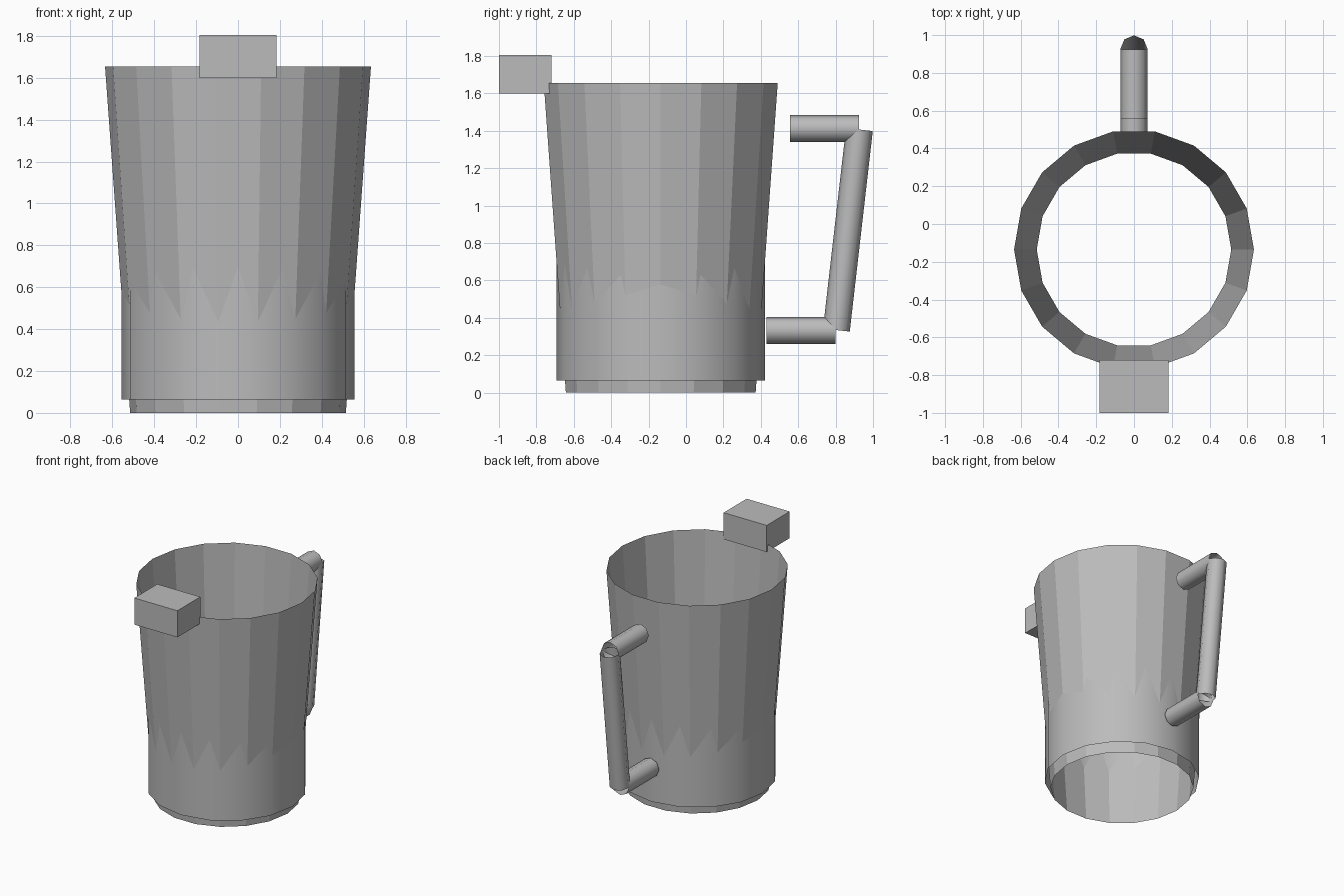
import bpy, bmesh, math
from mathutils import Vector

cube = bpy.data.objects.get("Cube")
if cube:
    bpy.data.objects.remove(cube, do_unlink=True)

grey = bpy.data.materials.new("plain grey")
grey.use_nodes = True
colour = (0.5, 0.5, 0.5, 1)
grey.diffuse_color = colour
grey.node_tree.nodes["Principled BSDF"].inputs["Base Color"].default_value = colour


def finish(name, bm, smooth):
    mesh = bpy.data.meshes.new(name)
    for face in bm.faces:
        face.smooth = smooth
    bm.to_mesh(mesh)
    bm.free()
    mesh.materials.append(grey)
    obj = bpy.data.objects.new(name, mesh)
    bpy.context.collection.objects.link(obj)
    return obj


def open_tube(name, start, end, r_start, r_end, sides, smooth):
    """Open-ended tube or tapered shell between two points."""
    start, end = Vector(start), Vector(end)
    axis = end - start
    w = axis.normalized()
    u = Vector((1, 0, 0))
    v = w.cross(u)
    bm = bmesh.new()
    rings = []
    for centre, r in ((start, r_start), (end, r_end)):
        angles = [math.tau * i / sides for i in range(sides)]
        rings.append([bm.verts.new(centre + r * (math.cos(a) * u + math.sin(a) * v))
                      for a in angles])
    low, high = rings
    for i in range(sides):
        j = (i + 1) % sides
        bm.faces.new((low[i], low[j], high[j], high[i]))
    return finish(name, bm, smooth)


CY = -0.135  # cup centre line

# Faceted tapered cup and the smooth straight band around its base
open_tube("cup_body", (0, CY, 0), (0, CY, 1.655), 0.515, 0.635, 18, False)
open_tube("base_band", (0, CY, 0.065), (0, CY, 0.74), 0.557, 0.557, 16, True)

# Handle made of three separate tubes
R = 0.072
open_tube("handle_top", (0, 0.555, 1.412), (0, 0.925, 1.412), R, R, 8, True)
open_tube("handle_bottom", (0, 0.43, 0.333), (0, 0.80, 0.333), R, R, 8, True)
open_tube("handle_grip", (0, 0.804, 0.335), (0, 0.927, 1.407), R, R, 8, True)

# Block-shaped spout on the front rim
bm = bmesh.new()
bmesh.ops.create_cube(bm, size=1)
bmesh.ops.scale(bm, vec=(0.367, 0.28, 0.205), verts=bm.verts)
bmesh.ops.translate(bm, vec=(0, -0.86, 1.7025), verts=bm.verts)
finish("spout", bm, False)
